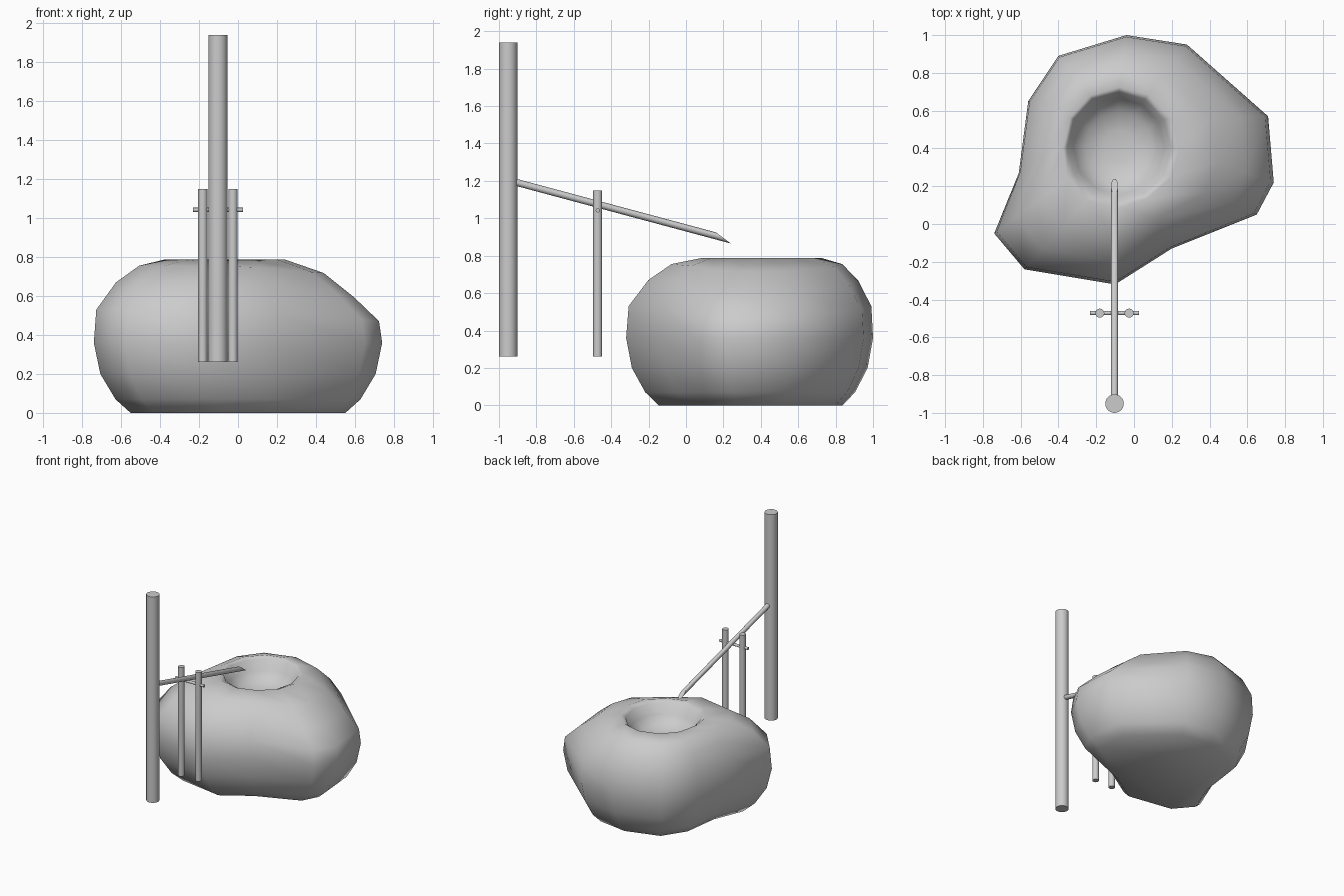
import bpy, bmesh, math
from mathutils import Vector

if "Cube" in bpy.data.objects:
    bpy.data.objects.remove(bpy.data.objects["Cube"])


def finish(name, bm, angle):
    bmesh.ops.recalc_face_normals(bm, faces=bm.faces)
    me = bpy.data.meshes.new(name)
    bm.to_mesh(me)
    bm.free()
    ob = bpy.data.objects.new(name, me)
    bpy.context.collection.objects.link(ob)
    bpy.ops.object.select_all(action='DESELECT')
    ob.select_set(True)
    bpy.context.view_layer.objects.active = ob
    bpy.ops.object.shade_smooth_by_angle(angle=math.radians(angle))
    return ob


def loft(name, rings, angle=40):
    bm = bmesh.new()
    loops = [[bm.verts.new(p) for p in r] for r in rings]
    n = len(loops[0])
    for a, b in zip(loops, loops[1:]):
        for i in range(n):
            j = (i + 1) % n
            bm.faces.new((a[i], a[j], b[j], b[i]))
    bm.faces.new(loops[0])
    bm.faces.new(loops[-1])
    return finish(name, bm, angle)


def rod(name, p0, p1, r, slant=0.0, n=20):
    # round rod from p0 to p1; slant cuts the far end obliquely
    p0, p1 = Vector(p0), Vector(p1)
    d = (p1 - p0).normalized()
    side = Vector((1, 0, 0)) if abs(d.x) < 0.9 else Vector((0, 1, 0))
    up = side.cross(d)
    ring = [(math.cos(2 * math.pi * i / n), math.sin(2 * math.pi * i / n)) for i in range(n)]
    a = [p0 + r * (c * side + s * up) for c, s in ring]
    b = [p1 + r * (c * side + s * up) - d * slant * s * (1 if up.z > 0 else -1)
         for c, s in ring]
    return loft(name, [a, b])


# stone basin: irregular outline blended into a round bowl rim
outline = [(-.04, 1), (.28, .95), (.71, .57), (.74, .22), (.65, .05), (.2, -.13),
           (-.1, -.32), (-.58, -.24), (-.74, -.05), (-.61, .27), (-.56, .65), (-.4, .89)]
rim = [(-.08 + .275 * math.cos(math.radians(90 - 30 * i)),
        .41 + .29 * math.sin(math.radians(90 - 30 * i))) for i in range(12)]
rings = []
for z, s in [(0, .745), (.07, .85), (.2, .955), (.36, 1)]:
    rings.append([(x * s, .36 + (y - .36) * s, z) for x, y in outline])
for z, t, drop in [(.53, .03, .08), (.67, .27, .1), (.755, .55, .05), (.788, .92, 0), (.77, 1.0, 0)]:
    rings.append([(x + (u - x) * t, y + (v - y) * t, z - drop * max(0, x))
                  for (x, y), (u, v) in zip(outline, rim)])
for z, s in [(.69, .88), (.63, .65), (.605, .3)]:
    rings.append([(-.08 + (u + .08) * s, .41 + (v - .41) * s, z) for u, v in rim])
loft("stone_basin", rings, 75)

# bamboo post, spout and support frame
rod("bamboo_post", (-.103, -.951, .26), (-.103, -.951, 1.94), .049, n=24)
rod("bamboo_spout", (-.103, -.93, 1.198), (-.103, .2, .895), .0185, slant=.046)
for label, x in (("left", -.181), ("right", -.026)):
    rod("support_stake_" + label, (x, -.472, .26), (x, -.472, 1.148), .024)
rod("cross_peg", (-.232, -.472, 1.042), (.026, -.472, 1.042), .011)
